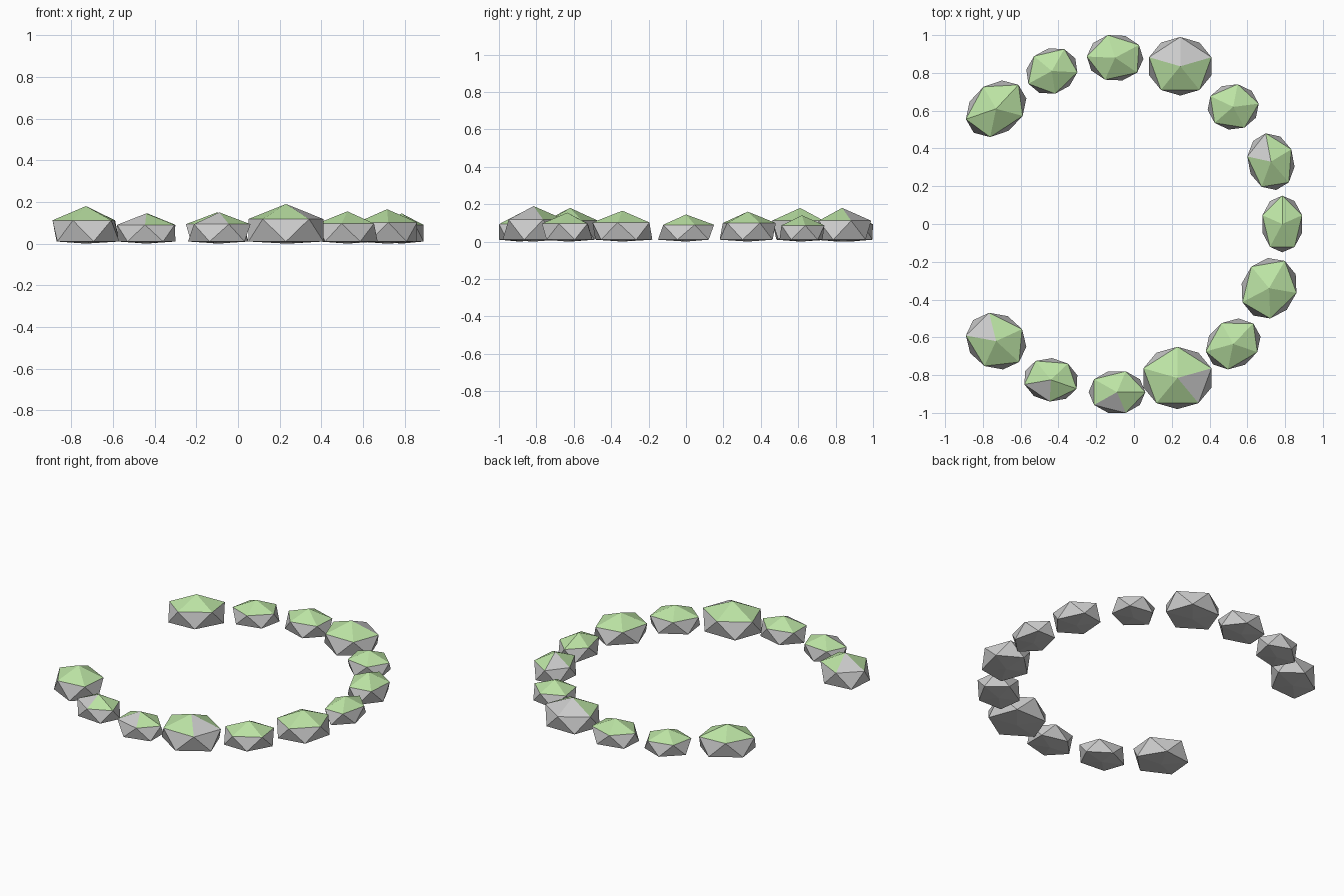
import bpy, bmesh, math
from mathutils import Matrix

if "Cube" in bpy.data.objects:
    bpy.data.objects.remove(bpy.data.objects["Cube"])


def material(name, colour):
    m = bpy.data.materials.new(name)
    m.diffuse_color = colour
    m.use_nodes = True
    m.node_tree.nodes["Principled BSDF"].inputs["Base Color"].default_value = m.diffuse_color
    return m


stone = material("stone", (0.8, 0.8, 0.8, 1))
moss = material("moss", (0.5, 0.77, 0.37, 1))


def rock(i, x0, x1, y0, y1, height, phase, axis, ratio, bare):
    """Squashed icosahedron with a flat foot, fitted to a footprint."""
    bm = bmesh.new()
    bmesh.ops.create_icosphere(bm, subdivisions=1, radius=1)

    # mossy cap: the five faces round the peak, minus the bare ones
    for f in bm.faces:
        c = f.calc_center_median()
        if c.z > 0.5:
            k = int((math.degrees(math.atan2(c.y, c.x)) % 360) // 72)
            f.material_index = 0 if k in bare else 1

    # turn, then stretch along the rock's long axis
    a, p = math.radians(axis), math.radians(phase)
    stretch = (Matrix.Rotation(a, 4, 'Z') @ Matrix.Diagonal((ratio, 1, 1, 1))
               @ Matrix.Rotation(p - a, 4, 'Z'))
    bm.transform(stretch)

    # fit the footprint and set the height of each ring
    xs = [v.co.x for v in bm.verts]
    ys = [v.co.y for v in bm.verts]
    sx = (x1 - x0) / (max(xs) - min(xs))
    sy = (y1 - y0) / (max(ys) - min(ys))
    ox, oy = x0 - min(xs) * sx, y0 - min(ys) * sy
    for v in bm.verts:
        x, y, z = v.co
        if z > 0.8:
            nz = height
        elif z > 0:
            nz = 0.62 * height
        else:
            nz = 0.01 if z > -0.8 else 0.0
        v.co = (x * sx + ox, y * sy + oy, nz)

    me = bpy.data.meshes.new(f"rock_{i}")
    bm.to_mesh(me)
    bm.free()
    me.materials.append(stone)
    me.materials.append(moss)
    ob = bpy.data.objects.new(f"rock_{i}", me)
    bpy.context.collection.objects.link(ob)


# open ring of rocks: footprint, height, turn, long axis, stretch, bare faces
rocks = [
    (-0.89, -0.57, 0.46, 0.76, 0.18, 50, 42, 1.3, ()),
    (-0.57, -0.30, 0.69, 0.93, 0.145, 65, 35, 1.15, ()),
    (-0.25, 0.05, 0.76, 1.00, 0.15, 105, 0, 1.2, ()),
    (0.08, 0.41, 0.68, 0.99, 0.18, 90, 0, 1.05, (0, 4)),
    (0.39, 0.66, 0.50, 0.74, 0.14, 80, 0, 1.1, ()),
    (0.60, 0.85, 0.18, 0.48, 0.16, 100, 105, 1.2, (0,)),
    (0.68, 0.89, -0.15, 0.15, 0.145, 90, 90, 1.35, ()),
    (0.57, 0.86, -0.50, -0.18, 0.165, 60, 70, 1.2, ()),
    (0.38, 0.67, -0.77, -0.50, 0.155, 48, 40, 1.2, ()),
    (0.05, 0.41, -0.98, -0.65, 0.19, 90, 0, 1.1, (3,)),
    (-0.24, 0.06, -1.00, -0.78, 0.15, 0, 0, 1.35, (3,)),
    (-0.58, -0.30, -0.94, -0.71, 0.145, 50, -10, 1.2, (2,)),
    (-0.89, -0.57, -0.77, -0.47, 0.18, 100, -45, 1.12, (0,)),
]
for i, r in enumerate(rocks, 1):
    rock(i, *r)
